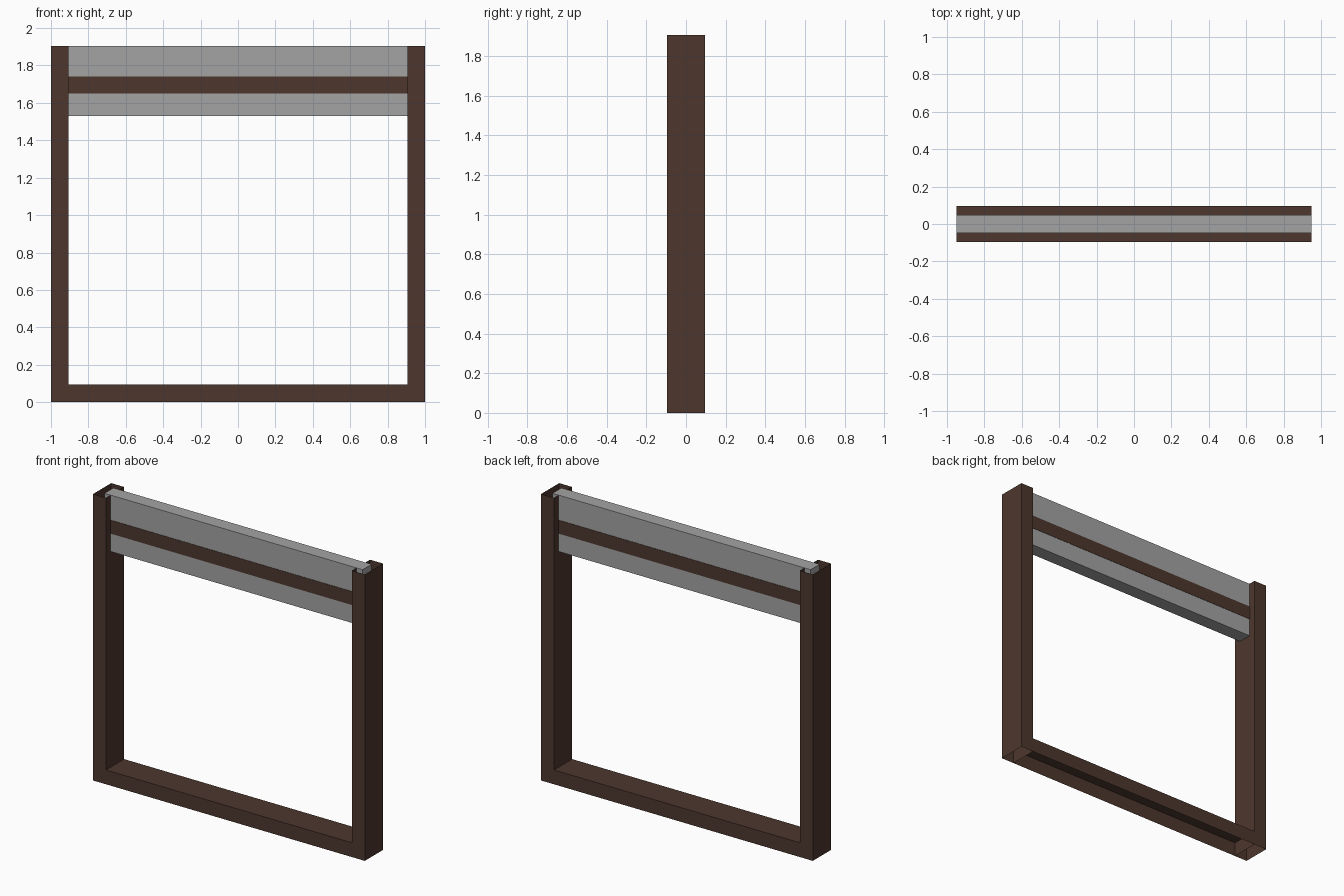
import bpy, bmesh

if "Cube" in bpy.data.objects:
    bpy.data.objects.remove(bpy.data.objects["Cube"])

def material(name, rgb):
    m = bpy.data.materials.new(name)
    m.diffuse_color = (*rgb, 1.0)
    m.use_nodes = True
    m.node_tree.nodes["Principled BSDF"].inputs["Base Color"].default_value = m.diffuse_color
    return m

BROWN = material("dark_brown", (0.074, 0.038, 0.027))
GREY = material("mid_grey", (0.37, 0.37, 0.37))

def box(name, lo, hi, mat, open_sides=()):
    """Box from corner to corner; open_sides lists (axis, sign) of faces left out."""
    bm = bmesh.new()
    bmesh.ops.create_cube(bm, size=1.0)
    bm.normal_update()
    drop = [f for f in bm.faces if any(f.normal[a] * s > 0.9 for a, s in open_sides)]
    bmesh.ops.delete(bm, geom=drop, context='FACES')
    for v in bm.verts:
        for i in range(3):
            v.co[i] = lo[i] if v.co[i] < 0 else hi[i]
    me = bpy.data.meshes.new(name)
    bm.to_mesh(me)
    bm.free()
    me.materials.append(mat)
    ob = bpy.data.objects.new(name, me)
    bpy.context.collection.objects.link(ob)
    return ob

D, W, H = 0.095, 0.095, 1.905   # half depth, bar width, height

# Hollow side posts, open at top and bottom
box("left_post", (-1, -D, 0), (-1 + W, D, H), BROWN, [(2, 1), (2, -1)])
box("right_post", (1 - W, -D, 0), (1, D, H), BROWN, [(2, 1), (2, -1)])

# Bottom rail, a channel open underneath and at its ends
box("bottom_rail", (-0.95, -D, 0), (0.95, D, W), BROWN, [(2, -1), (0, 1), (0, -1)])

# Grey header panel whose ends sit inside the posts
box("header_panel", (-0.95, -0.047, 1.53), (0.95, 0.047, H), GREY)

# Thin brown band round the header
box("header_band", (-0.95, -0.049, 1.65), (0.95, 0.049, 1.74), BROWN)
